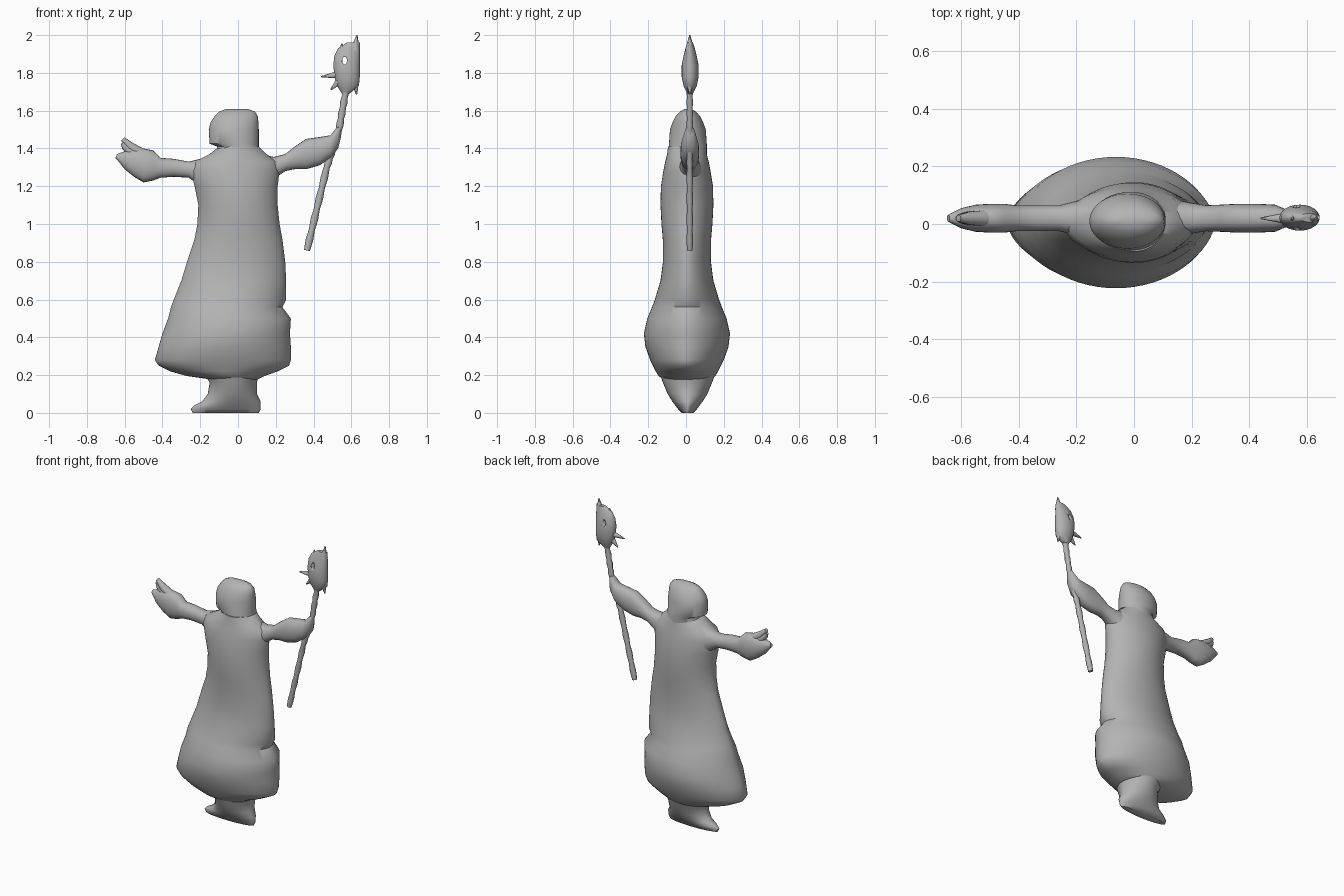
import bpy, bmesh
from math import sin, cos, pi
from mathutils import Matrix, Vector

default_cube = bpy.data.objects.get("Cube")
if default_cube:
    bpy.data.objects.remove(default_cube, do_unlink=True)

# One stone grey for the whole figure
stone = bpy.data.materials.new("stone grey")
stone.use_nodes = True
GREY = (0.45, 0.45, 0.45, 1)
stone.diffuse_color = GREY
stone.node_tree.nodes["Principled BSDF"].inputs["Base Color"].default_value = GREY


def finish(name, bm, angle=50):
    """Turn a bmesh into a smooth shaded object with the stone material."""
    bmesh.ops.recalc_face_normals(bm, faces=bm.faces[:])
    mesh = bpy.data.meshes.new(name)
    bm.to_mesh(mesh)
    bm.free()
    mesh.materials.append(stone)
    obj = bpy.data.objects.new(name, mesh)
    bpy.context.collection.objects.link(obj)
    bpy.ops.object.select_all(action='DESELECT')
    obj.select_set(True)
    bpy.context.view_layer.objects.active = obj
    bpy.ops.object.shade_smooth_by_angle(angle=angle * pi / 180)
    return obj


def skin(bm, rings):
    """Bridge a list of vertex rings and close both ends."""
    count = len(rings[0])
    for lower, upper in zip(rings, rings[1:]):
        for i in range(count):
            j = (i + 1) % count
            bm.faces.new((lower[i], lower[j], upper[j], upper[i]))
    bm.faces.new(rings[0])
    bm.faces.new(rings[-1])


def loft(name, sections, upright=True, mid_y=0.02, power=1.0, count=40):
    """Loft rounded sections given as (position, low edge, high edge, half depth)."""
    bm = bmesh.new()
    rings = []
    for position, low, high, depth in sections:
        ring = []
        for i in range(count):
            a = 2 * pi * i / count
            across = (low + high) / 2 + (high - low) / 2 * cos(a)
            y = mid_y + depth * abs(sin(a)) ** power * (1 if sin(a) > 0 else -1)
            point = (across, y, position) if upright else (position, y, across)
            ring.append(bm.verts.new(point))
        rings.append(ring)
    skin(bm, rings)
    return finish(name, bm)


def tube(name, points, count=10, flat=1.0):
    """Round limb along points given as (x, z, radius), in the plane of the arms."""
    bm = bmesh.new()
    rings = []
    centres = [Vector((x, 0.02, z)) for x, z, r in points]
    for k, (x, z, radius) in enumerate(points):
        along = centres[min(k + 1, len(points) - 1)] - centres[max(k - 1, 0)]
        side = Vector((along.z, 0, -along.x)).normalized()
        ring = []
        for i in range(count):
            a = 2 * pi * i / count
            offset = side * cos(a) + Vector((0, flat * sin(a), 0))
            ring.append(bm.verts.new(centres[k] + offset * radius))
        rings.append(ring)
    skin(bm, rings)
    return finish(name, bm)


# Feet and lower legs, with the toe pointing to the right
loft("feet", [
    (0, -.24, .11, .03), (.02, -.25, .12, .05), (.04, -.23, .12, .065),
    (.06, -.19, .12, .08), (.1, -.16, .1, .105), (.16, -.15, .1, .13),
    (.24, -.2, .12, .16)], mid_y=0.008, power=1.15)

# Long flared robe, from the hem to the shoulders
loft("robe", [
    (.175, -.13, .1, .12), (.195, -.27, .14, .15), (.22, -.36, .21, .165),
    (.25, -.42, .27, .18), (.28, -.44, .28, .195), (.35, -.42, .28, .22),
    (.42, -.4, .275, .228), (.5, -.37, .28, .21), (.56, -.355, .235, .185),
    (.6, -.34, .255, .17), (.7, -.3, .255, .14), (.8, -.27, .25, .127),
    (.92, -.23, .235, .128), (1, -.215, .22, .135), (1.1, -.21, .21, .14),
    (1.2, -.23, .21, .138), (1.28, -.25, .22, .125), (1.33, -.23, .21, .115),
    (1.37, -.15, .15, .105), (1.41, -.1, .11, .1)],
    mid_y=0.005, power=1.15, count=64)

# Hooded head, with the face overhanging on the right
loft("hood", [
    (1.36, -.12, .12, .1), (1.41, -.11, .11, .1), (1.425, -.15, .11, .1),
    (1.5, -.155, .11, .095), (1.54, -.145, .108, .08), (1.57, -.125, .105, .065),
    (1.595, -.1, .09, .042), (1.61, -.06, .05, .015)], mid_y=0.01)

# Left sleeve rising to the staff
loft("left_sleeve", [
    (.12, 1.15, 1.37, .07), (.19, 1.24, 1.355, .055), (.25, 1.28, 1.37, .045),
    (.3, 1.29, 1.41, .047), (.36, 1.29, 1.45, .05), (.43, 1.31, 1.46, .05),
    (.49, 1.35, 1.47, .047), (.53, 1.4, 1.52, .03), (.545, 1.46, 1.52, .01)],
    upright=False, power=0.8, count=24)

# Right sleeve and open hand
loft("right_sleeve", [
    (-.14, 1.14, 1.37, .08), (-.2, 1.2, 1.345, .06), (-.26, 1.245, 1.33, .045),
    (-.34, 1.25, 1.345, .045), (-.41, 1.245, 1.35, .045), (-.45, 1.23, 1.39, .05),
    (-.5, 1.22, 1.4, .05), (-.55, 1.25, 1.395, .047), (-.6, 1.29, 1.385, .035),
    (-.64, 1.34, 1.37, .015)], upright=False, power=0.8, count=24)
for label, path in {
    "upper_finger": [(-.51, 1.37, .03), (-.57, 1.41, .024), (-.61, 1.45, .012)],
    "thumb": [(-.55, 1.37, .03), (-.6, 1.41, .018), (-.61, 1.43, .012)],
    "lower_finger": [(-.58, 1.34, .035), (-.62, 1.35, .022), (-.645, 1.36, .012)],
}.items():
    tube("right_" + label, path)

# Slightly bent staff with a knotted, uneven shaft
bends = [(.365, .86), (.47, 1.3), (.535, 1.5), (.575, 1.73)]
shaft = []
for (x0, z0), (x1, z1) in zip(bends, bends[1:]):
    for step in range(8):
        t = step / 8
        radius = 0.02 if step % 2 else 0.016
        shaft.append((x0 + (x1 - x0) * t, z0 + (z1 - z0) * t, radius))
shaft.append((*bends[-1], 0.02))
tube("staff_shaft", shaft, count=8, flat=0.9)

# Carved staff head, pierced by an eye hole
carving = loft("staff_head", [
    (1.69, .55, .59, .015), (1.73, .525, .64, .035), (1.78, .51, .645, .045),
    (1.84, .505, .645, .045), (1.89, .51, .645, .035), (1.93, .53, .645, .025),
    (1.96, .575, .645, .015)], mid_y=0.022, count=24)
bm = bmesh.new()
bmesh.ops.create_cone(bm, cap_ends=True, segments=12, radius1=.012, radius2=.012, depth=.4)
bmesh.ops.transform(bm, verts=bm.verts, matrix=Matrix.Rotation(pi / 2, 4, 'X'))
bmesh.ops.scale(bm, verts=bm.verts, vec=(1, 1, 1.8))
bmesh.ops.translate(bm, verts=bm.verts, vec=(.565, 0, 1.865))
cutter = finish("eye_cutter", bm)
cutter.hide_render = True
hole = carving.modifiers.new("eye_hole", 'BOOLEAN')
hole.operation = 'DIFFERENCE'
hole.object = cutter
bpy.context.view_layer.objects.active = carving
bpy.ops.object.modifier_apply(modifier=hole.name)
bpy.data.objects.remove(cutter, do_unlink=True)

# Spikes around the staff head: base, tip and base radius
spikes = {
    "top": ((.62, 1.92), (.63, 2), .025),
    "side": ((.53, 1.79), (.44, 1.78), .02),
    "lower_side": ((.54, 1.76), (.49, 1.71), .022),
    "bottom": ((.62, 1.75), (.628, 1.685), .02),
    "brow": ((.55, 1.91), (.55, 1.955), .02),
}
for place, (base, tip, radius) in spikes.items():
    tube("staff_spike_" + place, [(*base, radius), (*tip, 0.003)], count=8)
